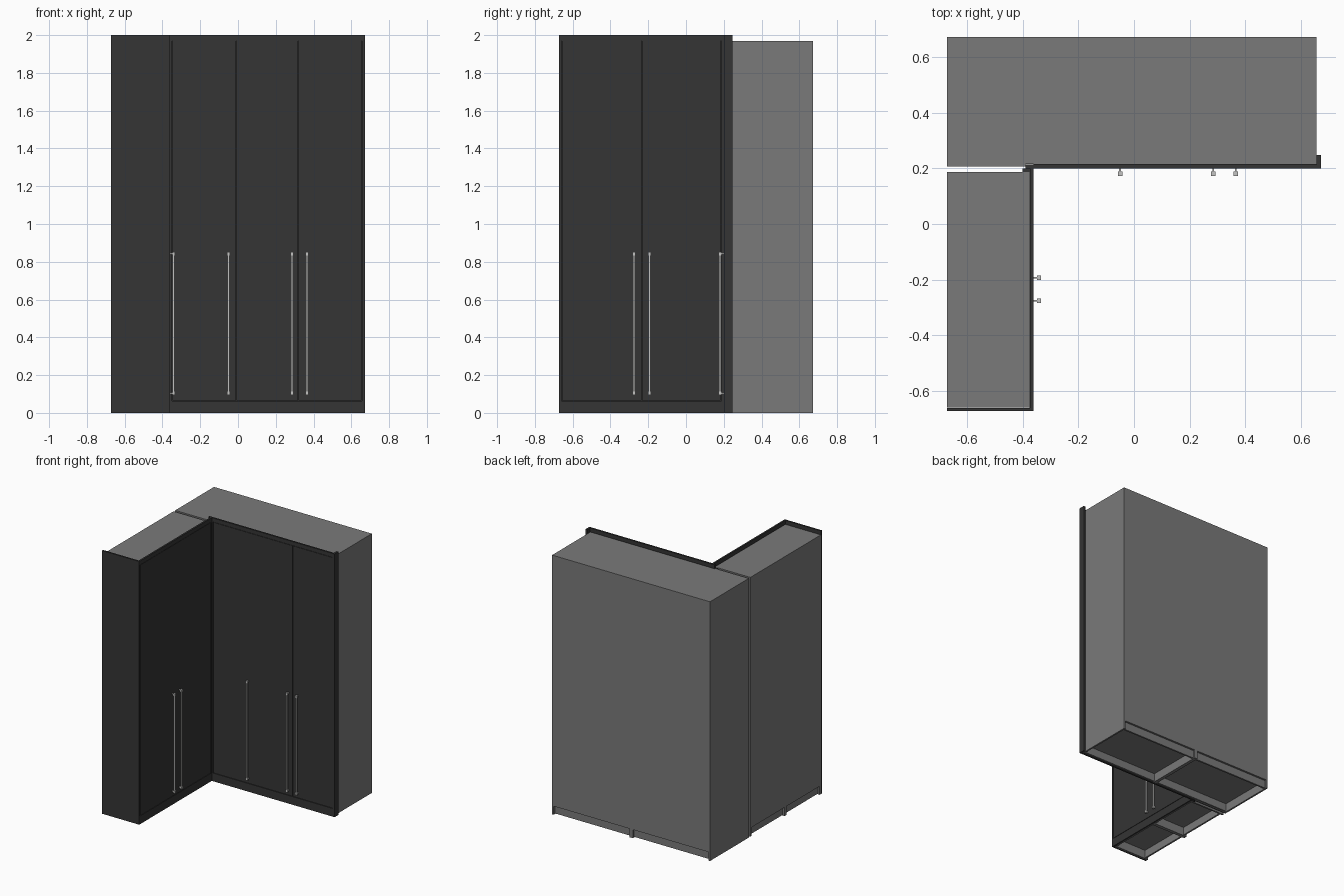
import bpy
import bmesh

if "Cube" in bpy.data.objects:
    bpy.data.objects.remove(bpy.data.objects["Cube"], do_unlink=True)


def material(name, rgb):
    m = bpy.data.materials.new(name)
    m.use_nodes = True
    m.diffuse_color = (*rgb, 1)
    m.node_tree.nodes["Principled BSDF"].inputs["Base Color"].default_value = (*rgb, 1)
    return m


grey = material("carcass grey", (0.195, 0.195, 0.195))
dark = material("charcoal front", (0.035, 0.035, 0.035))
metal = material("handle metal", (0.55, 0.55, 0.54))


def boxes(name, mat, *spans):
    """One object made of boxes, each given as (x0, x1, y0, y1, z0, z1)."""
    bm = bmesh.new()
    for x0, x1, y0, y1, z0, z1 in spans:
        for v in bmesh.ops.create_cube(bm, size=1)["verts"]:
            v.co.x = x1 if v.co.x > 0 else x0
            v.co.y = y1 if v.co.y > 0 else y0
            v.co.z = z1 if v.co.z > 0 else z0
    mesh = bpy.data.meshes.new(name)
    bm.to_mesh(mesh)
    bm.free()
    mesh.materials.append(mat)
    ob = bpy.data.objects.new(name, mesh)
    bpy.context.collection.objects.link(ob)
    return ob


TOP, BODY, KICK = 2.0, 1.97, 0.065
FRONT_Y, FRONT_X = 0.2, -0.36
T = 0.013  # board thickness


# Each wing has its own mapping: a = along the front, o = outwards from it
def rear(a0, a1, o0, o1, z0, z1):
    return (a0, a1, FRONT_Y - o1, FRONT_Y - o0, z0, z1)


def side(a0, a1, o0, o1, z0, z1):
    return (FRONT_X + o0, FRONT_X + o1, a0, a1, z0, z1)


def cabinet(name, wing, a0, a1, depth):
    """Closed body on side panels, with inset rails around an open base."""
    boxes(name, grey,
          wing(a0, a1, -depth, -0.015, KICK, BODY),
          wing(a0, a0 + T, -depth, -0.015, 0, KICK),
          wing(a1 - T, a1, -depth, -0.015, 0, KICK),
          wing(a0 + T, a1 - T, -depth + 0.015, -depth + 0.015 + T, 0.005, KICK),
          wing(a0 + T, a1 - T, -0.015 - T, -0.015, 0.005, KICK))


def fronts(name, wing, start, stops, end):
    """Plinth, top strip, backing sheet and doors of one wing."""
    boxes(name + "_plinth", dark, wing(start, end, -T, 0, 0, KICK - 0.003))
    boxes(name + "_top_strip", dark, wing(start, end, -T, 0, BODY, TOP))
    boxes(name + "_backing", dark, wing(start, end, -0.015, -0.012, KICK - 0.003, BODY))
    for i, (a, b) in enumerate(zip(stops, stops[1:])):
        boxes(f"{name}_door_{i + 1}", dark,
              wing(a + 0.0015, b - 0.0015, -0.012, 0, KICK, BODY - 0.002))


def handle(name, wing, a):
    """Long square bar with a stem and a cap at each end."""
    parts = [wing(a - 0.005, a + 0.005, 0.014, 0.025, 0.1, 0.85)]
    for z in (0.105, 0.843):
        parts.append(wing(a - 0.003, a + 0.003, 0, 0.014, z - 0.004, z + 0.004))
        parts.append(wing(a - 0.008, a + 0.008, 0.012, 0.027, z - 0.009, z + 0.009))
    boxes(name, metal, *parts)


# Rear wing
cabinet("rear_cabinet_right", rear, -0.672, -0.01, 0.472)
cabinet("rear_cabinet_left", rear, -0.01, 0.655, 0.472)
boxes("rear_blind_panel", grey, (-0.672, -0.39, 0.206, 0.216, 0, BODY))
fronts("rear", rear, -0.36, (-0.347, -0.01, 0.32, 0.655), 0.656)
boxes("rear_end_filler", dark, (0.656, 0.672, 0.2, 0.247, 0, TOP))

# Side wing
cabinet("side_cabinet_front", side, -0.659, -0.235, 0.312)
cabinet("side_cabinet_back", side, -0.235, 0.187, 0.312)
fronts("side", side, -0.66, (-0.659, -0.235, 0.184), 0.187)
boxes("side_end_panel", dark, (-0.672, -0.36, -0.672, -0.66, 0, TOP))

# Inner corner post
boxes("corner_post", dark,
      (-0.373, -0.36, 0.187, 0.213, 0, TOP),
      (-0.39, -0.373, 0.2, 0.213, 0, TOP),
      (-0.36, -0.349, 0.2, 0.213, KICK - 0.003, BODY),
      (-0.4, -0.373, 0.187, 0.2, 0, BODY))

# Handles
for i, a in enumerate((-0.05, 0.285, 0.365)):
    handle(f"rear_handle_{i + 1}", rear, a)
for i, a in enumerate((-0.275, -0.193)):
    handle(f"side_handle_{i + 1}", side, a)
